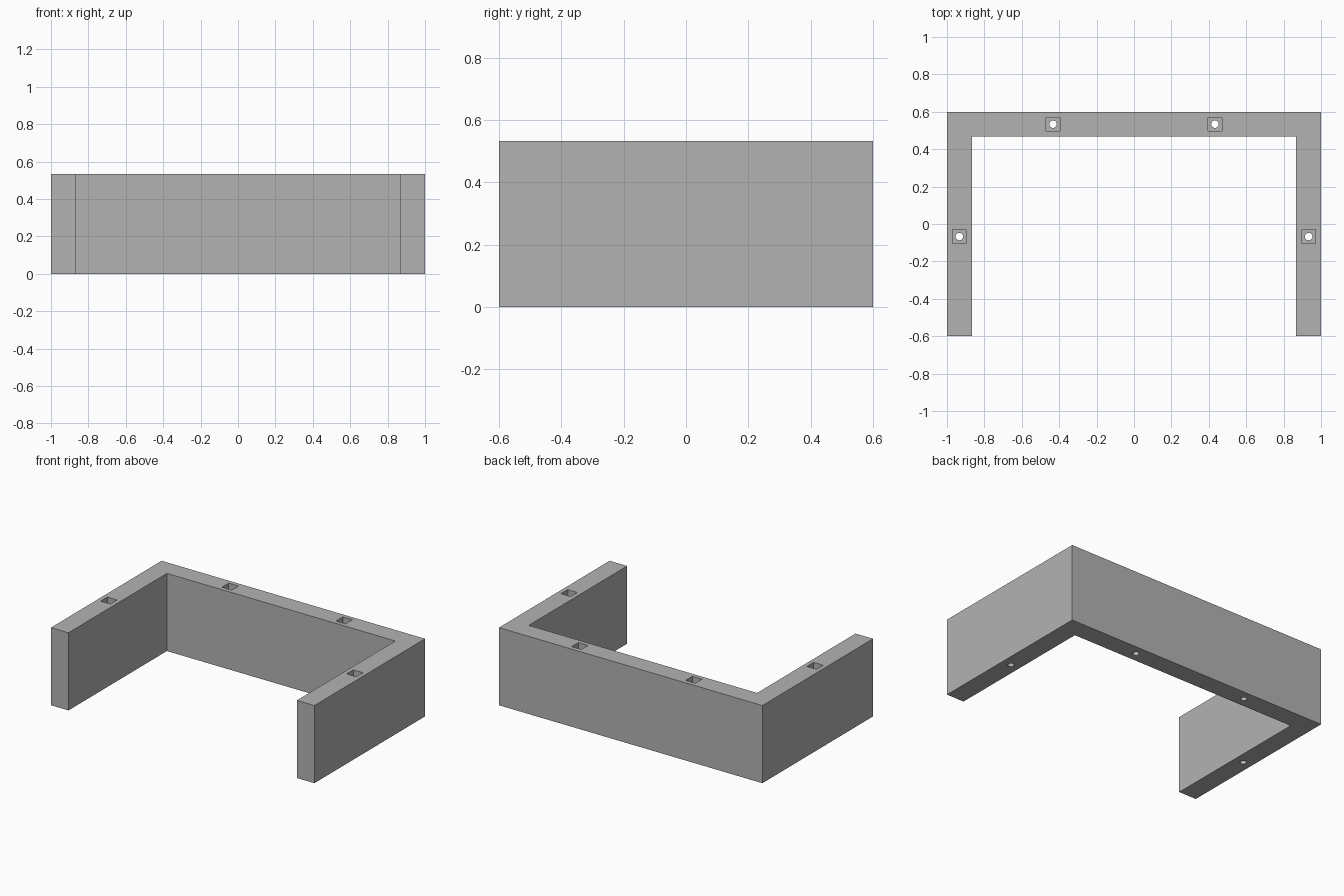
import bpy
import bmesh
from mathutils import Matrix, Vector

cube = bpy.data.objects.get("Cube")
if cube:
    bpy.data.objects.remove(cube, do_unlink=True)

HALF_X, HALF_Y, HEIGHT, WALL = 1.0, 0.6, 0.533, 0.133
POCKET, HOLE_RADIUS, POCKET_FLOOR = 0.073, 0.02, 0.133

grey = bpy.data.materials.new("plain grey")
grey.use_nodes = True
colour = (0.45, 0.45, 0.45, 1)
grey.diffuse_color = colour
grey.node_tree.nodes["Principled BSDF"].inputs["Base Color"].default_value = colour


def make_object(name, bm):
    bmesh.ops.recalc_face_normals(bm, faces=bm.faces)
    mesh = bpy.data.meshes.new(name)
    bm.to_mesh(mesh)
    bm.free()
    mesh.materials.append(grey)
    obj = bpy.data.objects.new(name, mesh)
    bpy.context.collection.objects.link(obj)
    return obj


# U-shaped wall, extruded from its plan outline
inner_x, inner_y = HALF_X - WALL, HALF_Y - WALL
right_half = [(-inner_x, inner_y), (-inner_x, -HALF_Y),
              (-HALF_X, -HALF_Y), (-HALF_X, HALF_Y)]
outline = right_half + [(-x, y) for x, y in reversed(right_half)]
bm = bmesh.new()
base = bm.faces.new([bm.verts.new((x, y, 0)) for x, y in outline])
top = bmesh.ops.extrude_face_region(bm, geom=[base])["geom"]
bmesh.ops.translate(bm, vec=Vector((0, 0, HEIGHT)),
                    verts=[v for v in top if isinstance(v, bmesh.types.BMVert)])
frame = make_object("u_shaped_wall", bm)

# Cutters: square pockets from the top, round screw holes right through
spots = [(s * x, y) for s in (-1, 1)
         for x, y in ((0.433, HALF_Y - WALL / 2), (HALF_X - WALL / 2, -0.067))]
pockets, holes = bmesh.new(), bmesh.new()
for x, y in spots:
    depth = HEIGHT + 0.1 - POCKET_FLOOR
    bmesh.ops.create_cube(
        pockets, size=1,
        matrix=Matrix.Translation((x, y, POCKET_FLOOR + depth / 2))
        @ Matrix.Diagonal((POCKET, POCKET, depth, 1)))
    bmesh.ops.create_cone(
        holes, cap_ends=True, segments=32, radius1=HOLE_RADIUS,
        radius2=HOLE_RADIUS, depth=HEIGHT,
        matrix=Matrix.Translation((x, y, 0.05)))

for name, cutter_mesh in (("pocket_cutter", pockets), ("screw_hole_cutter", holes)):
    cutter = make_object(name, cutter_mesh)
    cutter.hide_render = True
    cutter.hide_viewport = True
    cut = frame.modifiers.new(name, 'BOOLEAN')
    cut.operation = 'DIFFERENCE'
    cut.solver = 'EXACT'
    cut.object = cutter
